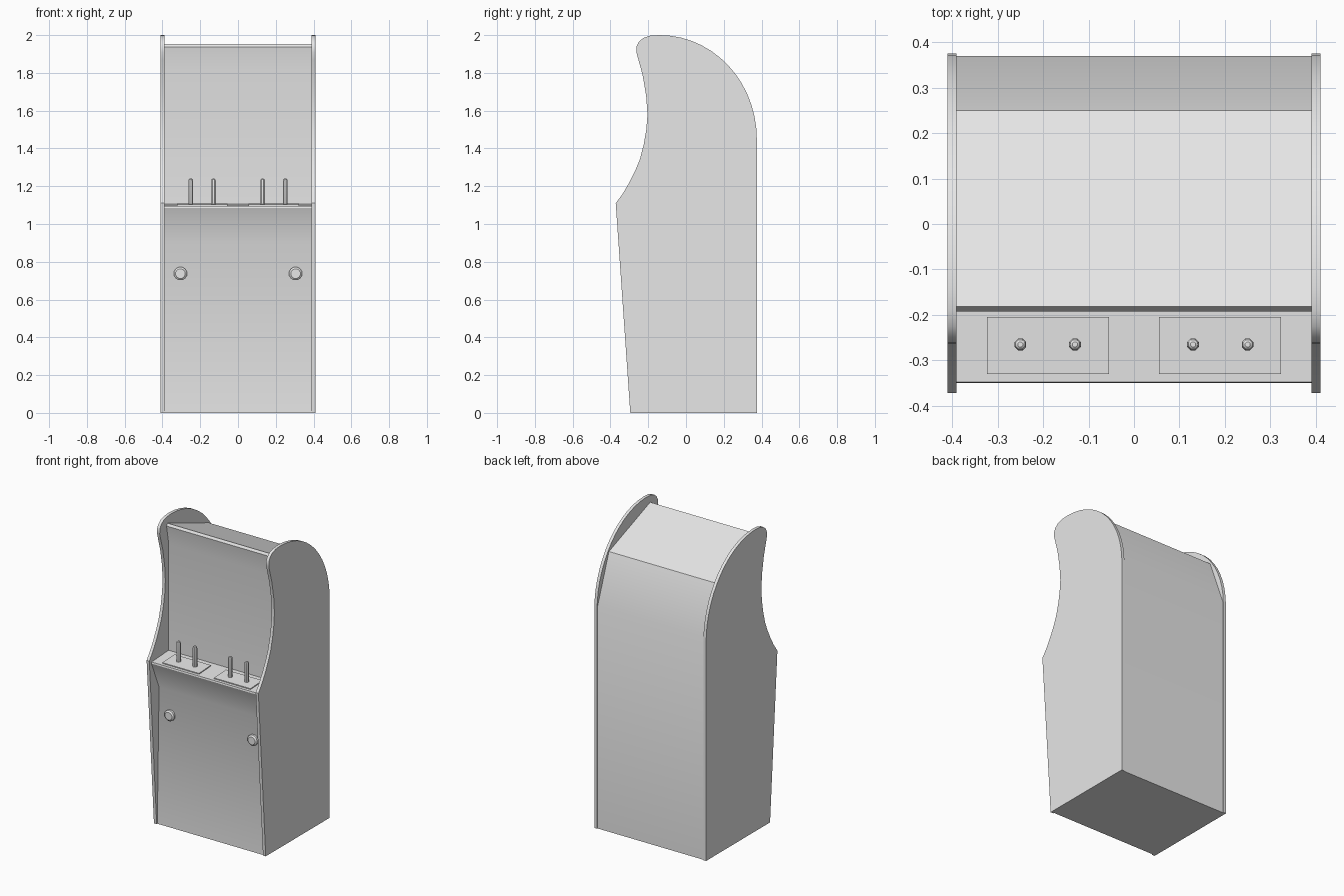
import bpy, bmesh, math

if "Cube" in bpy.data.objects:
    bpy.data.objects.remove(bpy.data.objects["Cube"])

grey = bpy.data.materials.new("cabinet_grey")
grey.diffuse_color = (0.8, 0.8, 0.8, 1)
grey.use_nodes = True
grey.node_tree.nodes["Principled BSDF"].inputs["Base Color"].default_value = grey.diffuse_color


def finish(bm, name):
    bmesh.ops.recalc_face_normals(bm, faces=bm.faces)
    me = bpy.data.meshes.new(name)
    bm.to_mesh(me)
    bm.free()
    ob = bpy.data.objects.new(name, me)
    bpy.context.collection.objects.link(ob)
    me.materials.append(grey)
    bpy.context.view_layer.objects.active = ob
    ob.select_set(True)
    bpy.ops.object.shade_smooth_by_angle(angle=math.radians(30))
    ob.select_set(False)
    return ob


def slab(name, profile, x0, x1):
    """Extrude a (y, z) profile from x0 to x1."""
    bm = bmesh.new()
    face = bm.faces.new([bm.verts.new((x0, y, z)) for y, z in profile])
    ext = bmesh.ops.extrude_face_region(bm, geom=[face])
    new = [v for v in ext["geom"] if isinstance(v, bmesh.types.BMVert)]
    bmesh.ops.translate(bm, verts=new, vec=(x1 - x0, 0, 0))
    return finish(bm, name)


def rod(name, rings, sides, loc, tilt=0):
    """Lathe (radius, height) rings around local z, then tilt about x."""
    bm = bmesh.new()
    loops = [[bm.verts.new((r * math.cos(2 * math.pi * (i + .5) / sides),
                            r * math.sin(2 * math.pi * (i + .5) / sides), h))
              for i in range(sides)] for r, h in rings]
    for a, b in zip(loops, loops[1:]):
        for i in range(sides):
            j = (i + 1) % sides
            bm.faces.new((a[i], a[j], b[j], b[i]))
    bm.faces.new(loops[0])
    bm.faces.new(loops[-1])
    ob = finish(bm, name)
    ob.location = loc
    ob.rotation_euler.x = tilt
    return ob


# side panels: straight base, concave front, rounded head, elliptical back
arc = [(-0.14 + 0.515 * math.sin(t), 1.45 + 0.55 * math.cos(t))
       for t in [math.pi / 2 * i / 14 for i in range(15)]]
side = [(0.375, 0), (-0.295, 0), (-0.372, 1.11), (-0.335, 1.16), (-0.3, 1.22),
        (-0.268, 1.285), (-0.245, 1.34), (-0.224, 1.42), (-0.21, 1.5),
        (-0.204, 1.58), (-0.211, 1.68), (-0.23, 1.79), (-0.252, 1.87),
        (-0.263, 1.91), (-0.262, 1.94), (-0.25, 1.965), (-0.225, 1.985),
        (-0.19, 1.997)] + arc
for s, n in ((-1, "left"), (1, "right")):
    slab(n + "_side_panel", side, s * 0.39, s * 0.41)

# cabinet body: front door, control shelf, screen, marquee, roof, back
body = [(0.37, 0), (-0.288, 0), (-0.27, 0.9), (-0.35, 1.085), (-0.348, 1.095),
        (-0.17, 1.105), (-0.17, 1.815), (-0.192, 1.937), (-0.182, 1.952),
        (0.25, 1.79), (0.37, 1.47)]
slab("cabinet_body", body, -0.39, 0.39)

# control plates, joysticks and coin buttons, mirrored left and right
plate = [(-0.33, 1.094), (-0.33, 1.102), (-0.205, 1.109), (-0.205, 1.1)]
for s, n in ((-1, "left"), (1, "right")):
    slab(n + "_control_plate", plate, s * 0.055, s * 0.323)
    for k, x in enumerate((0.13, 0.25)):
        rod(f"{n}_joystick_{k + 1}",
            [(0.014, 0), (0.014, 0.128), (0.011, 0.136), (0.006, 0.14)],
            8, (s * x, -0.265, 1.1))
    rod(n + "_coin_button", [(0.036, -0.01), (0.036, 0.012), (0.026, 0.02)],
        12, (s * 0.305, -0.274, 0.737), math.pi / 2)
